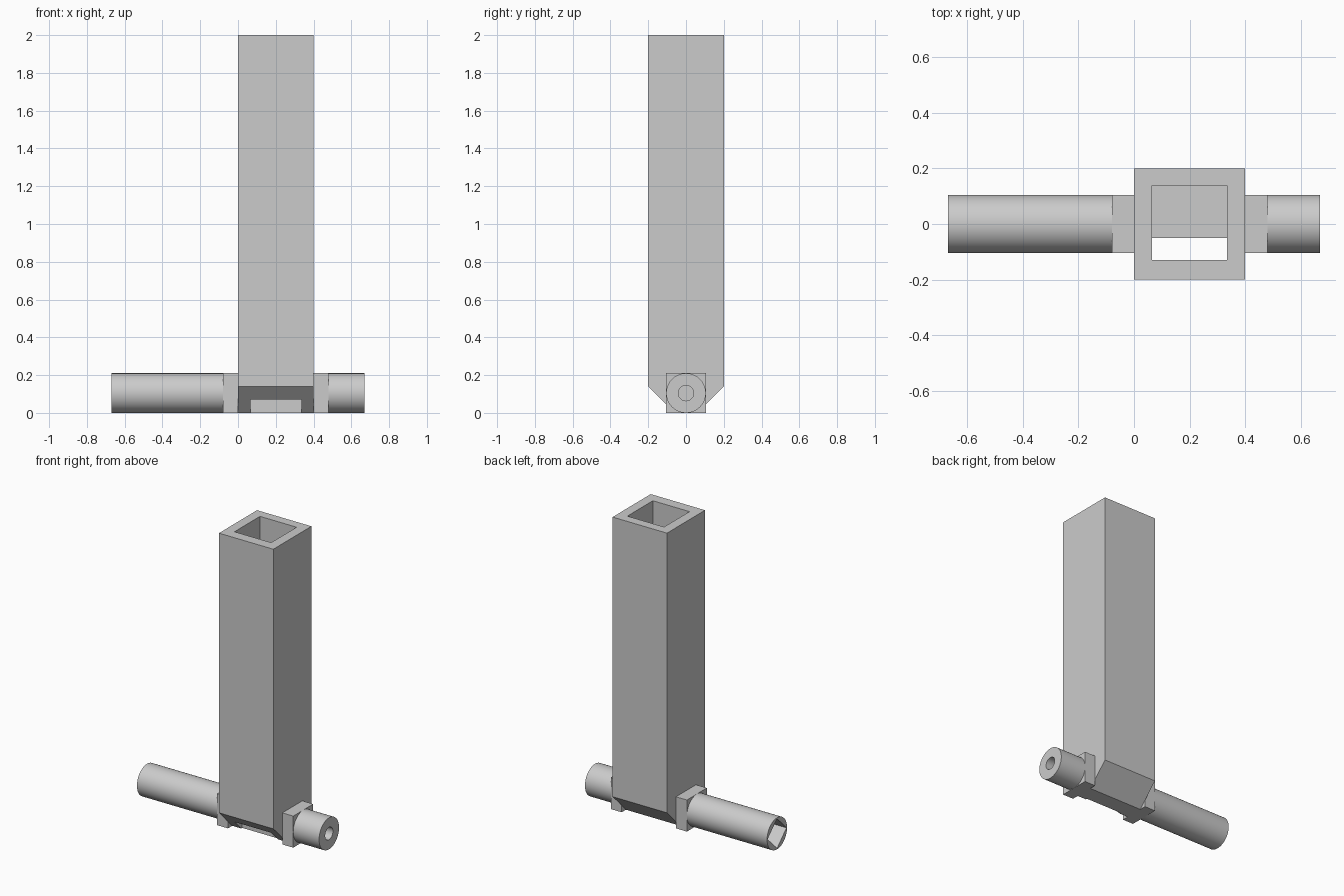
import bpy
import bmesh
import math

cube = bpy.data.objects.get("Cube")
if cube:
    bpy.data.objects.remove(cube, do_unlink=True)

grey = bpy.data.materials.new("plain grey")
grey.use_nodes = True
colour = (0.6, 0.6, 0.6, 1)
grey.diffuse_color = colour
grey.node_tree.nodes["Principled BSDF"].inputs["Base Color"].default_value = colour

R = 0.105  # shaft radius and shaft axis height


def finish(name, bm):
    bmesh.ops.recalc_face_normals(bm, faces=bm.faces)
    mesh = bpy.data.meshes.new(name)
    bm.to_mesh(mesh)
    bm.free()
    mesh.materials.append(grey)
    obj = bpy.data.objects.new(name, mesh)
    bpy.context.collection.objects.link(obj)
    return obj


def extrude_x(name, profile, x0, x1):
    """Extrude a closed (y, z) profile along x."""
    bm = bmesh.new()
    face = bm.faces.new([bm.verts.new((x0, y, z)) for y, z in profile])
    moved = bmesh.ops.extrude_face_region(bm, geom=[face])["geom"]
    verts = [v for v in moved if isinstance(v, bmesh.types.BMVert)]
    bmesh.ops.translate(bm, verts=verts, vec=(x1 - x0, 0, 0))
    return finish(name, bm)


def box(name, x0, x1, y0, y1, z0, z1):
    return extrude_x(name, [(y0, z0), (y1, z0), (y1, z1), (y0, z1)], x0, x1)


def rod(name, x0, x1, radius, sides=64):
    step = 2 * math.pi / sides
    profile = [(radius * math.cos(i * step), R + radius * math.sin(i * step))
               for i in range(sides)]
    return extrude_x(name, profile, x0, x1)


def select(obj):
    bpy.ops.object.select_all(action='DESELECT')
    obj.select_set(True)
    bpy.context.view_layer.objects.active = obj


def cut(obj, cutter):
    mod = obj.modifiers.new("cut", 'BOOLEAN')
    mod.operation = 'DIFFERENCE'
    mod.solver = 'EXACT'
    mod.object = cutter
    select(obj)
    bpy.ops.object.modifier_apply(modifier=mod.name)
    bpy.data.objects.remove(cutter, do_unlink=True)


# Square column with both lower edges chamfered
half = [(0.06, 0), (0.2, 0.14), (0.2, 2)]
column = extrude_x("hollow_column",
                   half + [(-y, z) for y, z in reversed(half)], 0, 0.4)
# Cavity above the floor, then the outlet slot at the front of the floor
cut(column, box("cavity_cutter", 0.065, 0.335, -0.13, 0.138, 0.14, 2.1))
cut(column, box("slot_cutter", 0.065, 0.335, -0.13, -0.05, -0.1, 0.3))

# Square collars either side of the column
for name, x in (("right_collar", -0.08), ("left_collar", 0.4)):
    box(name, x, x + 0.08, -R, R, 0, 2 * R)

# Long shaft with a diamond socket, short shaft with a round bore
long_shaft = rod("long_shaft", -0.67, -0.08, R)
cut(long_shaft, rod("socket_cutter", -0.8, -0.35, 0.099, 4))
short_shaft = rod("short_shaft", 0.48, 0.67, R)
cut(short_shaft, rod("bore_cutter", 0.49, 0.8, 0.041, 32))

for shaft in (long_shaft, short_shaft):
    select(shaft)
    bpy.ops.object.shade_smooth_by_angle(angle=math.radians(30))
